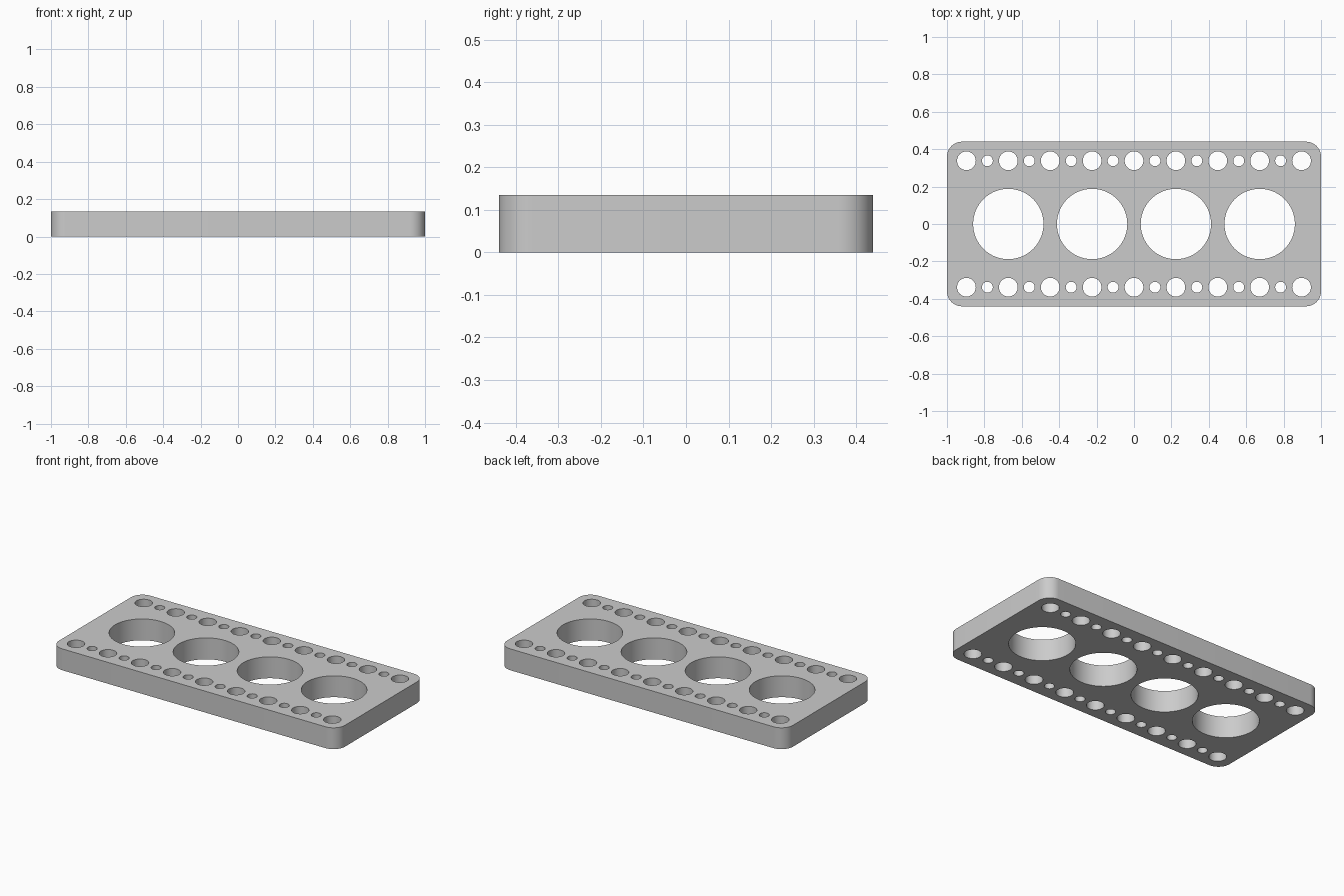
import bpy, bmesh
from math import cos, sin, pi, radians
from mathutils import Matrix

cube = bpy.data.objects.get("Cube")
if cube:
    bpy.data.objects.remove(cube, do_unlink=True)

HALF_X, HALF_Y, HEIGHT, CORNER = 1.0, 0.44, 0.135, 0.08
PITCH, ROW_Y = 0.224, 0.338

grey = bpy.data.materials.new("light grey")
grey.use_nodes = True
colour = (0.6, 0.6, 0.6, 1)
grey.diffuse_color = colour
grey.node_tree.nodes["Principled BSDF"].inputs["Base Color"].default_value = colour


def make_object(name, bm):
    mesh = bpy.data.meshes.new(name)
    bm.to_mesh(mesh)
    bm.free()
    obj = bpy.data.objects.new(name, mesh)
    mesh.materials.append(grey)
    bpy.context.collection.objects.link(obj)
    return obj


# Plate: rounded rectangle extruded upward
bm = bmesh.new()
outline = []
steps = 12
for corner, (sx, sy) in enumerate([(1, 1), (-1, 1), (-1, -1), (1, -1)]):
    for i in range(steps + 1):
        a = (corner + i / steps) * pi / 2
        outline.append(bm.verts.new((sx * (HALF_X - CORNER) + CORNER * cos(a),
                                     sy * (HALF_Y - CORNER) + CORNER * sin(a), 0)))
base = bm.faces.new(outline)
top = bmesh.ops.extrude_face_region(bm, geom=[base])["geom"]
bmesh.ops.translate(bm, vec=(0, 0, HEIGHT),
                    verts=[v for v in top if isinstance(v, bmesh.types.BMVert)])
bmesh.ops.recalc_face_normals(bm, faces=bm.faces)
plate = make_object("perforated_plate", bm)

# Hole cutters: four bores, and two rows of alternating large and small holes
bm = bmesh.new()


def add_hole(x, y, radius, sides):
    bmesh.ops.create_cone(bm, cap_ends=True, segments=sides, radius1=radius,
                          radius2=radius, depth=HEIGHT * 2,
                          matrix=Matrix.Translation((x, y, HEIGHT / 2)))


for i in (-3, -1, 1, 3):
    add_hole(i * PITCH, 0, 0.188, 96)
for y in (-ROW_Y, ROW_Y):
    for i in range(-8, 9):
        add_hole(i * PITCH / 2, y, 0.029 if i % 2 else 0.05, 48)
cutter = make_object("hole_cutter", bm)
cutter.hide_render = True

# Cut the holes and shade the walls smooth
cut = plate.modifiers.new("holes", 'BOOLEAN')
cut.operation, cut.solver, cut.object = 'DIFFERENCE', 'EXACT', cutter
bpy.ops.object.select_all(action='DESELECT')
plate.select_set(True)
bpy.context.view_layer.objects.active = plate
bpy.ops.object.modifier_apply(modifier=cut.name)
bpy.data.objects.remove(cutter, do_unlink=True)
bpy.ops.object.shade_smooth_by_angle(angle=radians(30))
